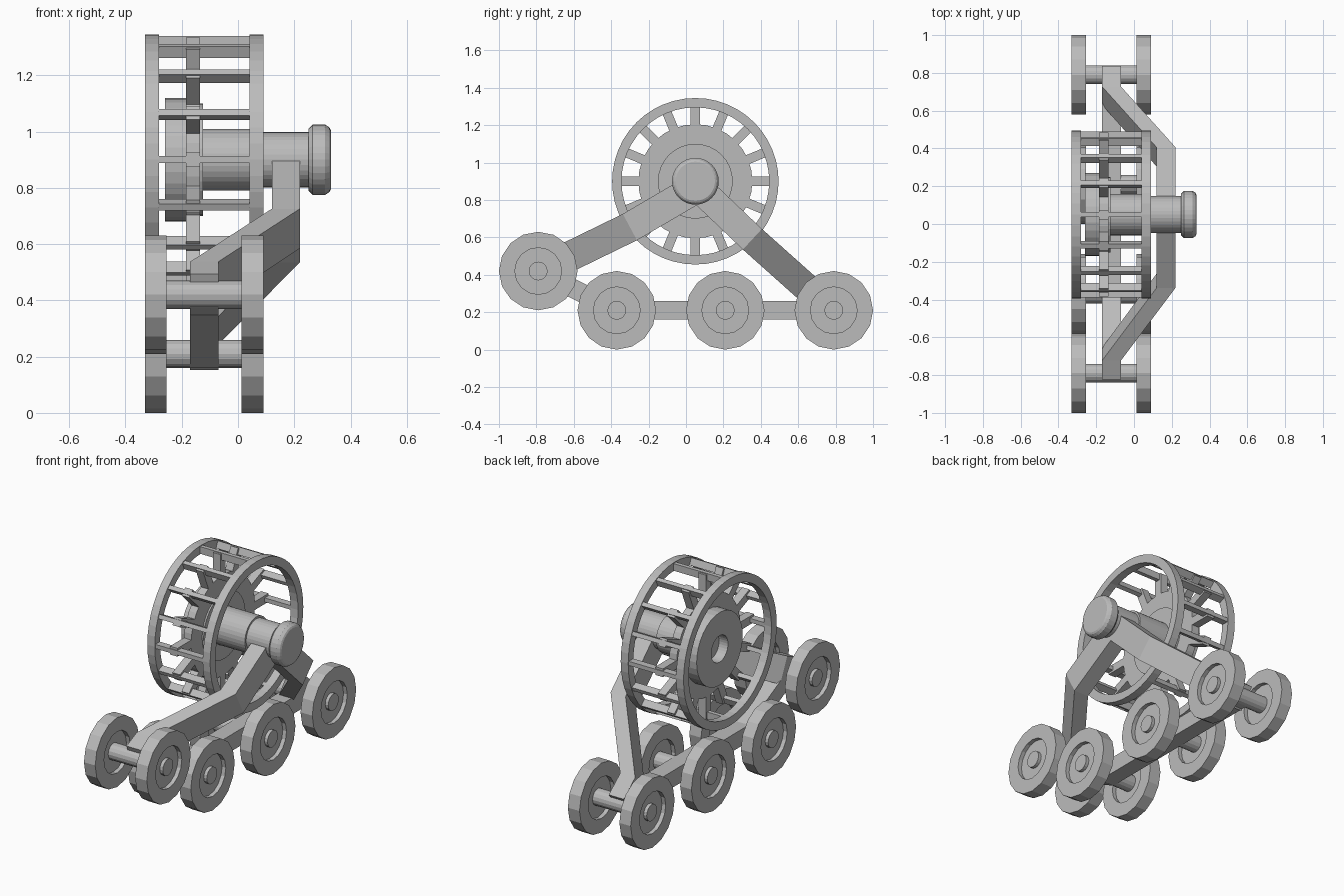
import bpy, bmesh, math
from mathutils import Vector

if "Cube" in bpy.data.objects:
    bpy.data.objects.remove(bpy.data.objects["Cube"])

grey = bpy.data.materials.new("plain grey")
grey.diffuse_color = (0.5, 0.5, 0.5, 1)
grey.use_nodes = True
grey.node_tree.nodes["Principled BSDF"].inputs["Base Color"].default_value = grey.diffuse_color

HUB = (0.05, 0.90)


def finish(name, bm):
    bmesh.ops.remove_doubles(bm, verts=bm.verts, dist=1e-5)
    bmesh.ops.recalc_face_normals(bm, faces=bm.faces)
    me = bpy.data.meshes.new(name)
    bm.to_mesh(me)
    bm.free()
    me.materials.append(grey)
    ob = bpy.data.objects.new(name, me)
    bpy.context.collection.objects.link(ob)
    return ob


def lathe(name, profile, centre, sides, closed=False):
    """Spin (x, radius) points about an axis along x through centre (y, z)."""
    bm = bmesh.new()
    rings = []
    for x, r in profile:
        rings.append([bm.verts.new((x, centre[0] + r * math.cos(2 * math.pi * i / sides),
                                    centre[1] + r * math.sin(2 * math.pi * i / sides)))
                      for i in range(sides)])
    n = len(rings)
    for k in range(n if closed else n - 1):
        a, b = rings[k], rings[(k + 1) % n]
        for i in range(sides):
            j = (i + 1) % sides
            bm.faces.new((a[i], a[j], b[j], b[i]))
    if not closed:
        bm.faces.new(rings[0])
        bm.faces.new(rings[-1])
    return finish(name, bm)


def spokes(name, x0, x1, r0, r1, width, count=16):
    """Boxes repeated round the hub."""
    bm = bmesh.new()
    for k in range(count):
        a = 2 * math.pi * k / count
        out = Vector((0, math.cos(a), math.sin(a)))
        side = Vector((0, -math.sin(a), math.cos(a))) * width / 2
        c = Vector((0, *HUB))
        rows = [[bm.verts.new(c + out * r + side * s + Vector((x, 0, 0)))
                 for r, s in ((r0, -1), (r1, -1), (r1, 1), (r0, 1))] for x in (x0, x1)]
        bm.faces.new(rows[0])
        bm.faces.new(rows[1])
        for i in range(4):
            j = (i + 1) % 4
            bm.faces.new((rows[0][i], rows[0][j], rows[1][j], rows[1][i]))
    return finish(name, bm)


def beam(name, path, depth, width=0.10):
    """Rectangular beam along (x, y, z) points, mitred in the side view."""
    bm = bmesh.new()
    pts = [Vector(p) for p in path]
    dirs = [(b - a).yz.normalized() for a, b in zip(pts, pts[1:])]
    rows = []
    for i, p in enumerate(pts):
        d0, d1 = dirs[max(i - 1, 0)], dirs[min(i, len(dirs) - 1)]
        t = (d0 + d1).normalized()
        h = depth / 2 / max(t.dot(d0), 0.5)
        n = Vector((0, -t.y, t.x)) * h
        w = Vector((width / 2, 0, 0))
        rows.append([bm.verts.new(p + n * a + w * b)
                     for a, b in ((1, 1), (1, -1), (-1, -1), (-1, 1))])
    bm.faces.new(rows[0])
    bm.faces.new(rows[-1])
    for a, b in zip(rows, rows[1:]):
        for i in range(4):
            j = (i + 1) % 4
            bm.faces.new((a[i], a[j], b[j], b[i]))
    return finish(name, bm)


# Drive wheel: two rims joined by cross bars, with a toothed disc inside
for side, x0, x1 in (("inner", -0.33, -0.28), ("outer", 0.04, 0.09)):
    lathe("drive_rim_" + side, [(x0, 0.395), (x0, 0.445), (x1, 0.445), (x1, 0.395)],
          HUB, 48, closed=True)
spokes("drive_cross_bars", -0.285, 0.045, 0.397, 0.44, 0.025)
spokes("sprocket_teeth", -0.185, -0.135, 0.28, 0.435, 0.05)
lathe("sprocket_disc", [(-0.185, 0.305), (-0.135, 0.305)], HUB, 32)

# Hub drum with a blind bore on the inner side
lathe("hub_drum", [(-0.20, 0.08), (-0.26, 0.08), (-0.26, 0.22), (-0.18, 0.22)], HUB, 32)
lathe("hub_flange", [(-0.14, 0.20), (-0.125, 0.20)], HUB, 32)

# Main axle and end cap
lathe("main_axle", [(-0.14, 0.11), (0.088, 0.11), (0.088, 0.098), (0.26, 0.098)], HUB, 32)
lathe("axle_cap", [(0.25, 0.11), (0.265, 0.125), (0.31, 0.125), (0.325, 0.115), (0.33, 0.105)],
      HUB, 32)

# Cranked arms from the axle down to the end road wheels
beam("front_arm", [(0.17, 0.05, 0.86), (0.17, -0.30, 0.655), (-0.12, -0.69, 0.465),
                   (-0.12, -0.79, 0.42)], 0.16)
beam("back_arm", [(0.17, 0.03, 0.90), (0.17, 0.355, 0.59), (-0.12, 0.68, 0.30),
                  (-0.12, 0.79, 0.21)], 0.15)

# Beam linking all road wheels
beam("bottom_beam", [(-0.12, -0.79, 0.42), (-0.12, -0.37, 0.21), (-0.12, 0.79, 0.21)], 0.10)

# Road wheel pairs, dished on both faces, on short axles
for k, c in enumerate([(-0.79, 0.42), (-0.37, 0.21), (0.21, 0.21), (0.79, 0.21)], 1):
    for side, x0, x1 in (("inner", -0.33, -0.255), ("outer", 0.012, 0.09)):
        d = 0.025
        lathe(f"road_wheel_{k}_{side}",
              [(x0 + d, 0.02), (x0 + d, 0.125), (x0, 0.125), (x0, 0.21),
               (x1, 0.21), (x1, 0.125), (x1 - d, 0.125), (x1 - d, 0.02)], c, 16)
    lathe(f"road_axle_{k}", [(-0.325, 0.05), (0.085, 0.05)], c, 16)
